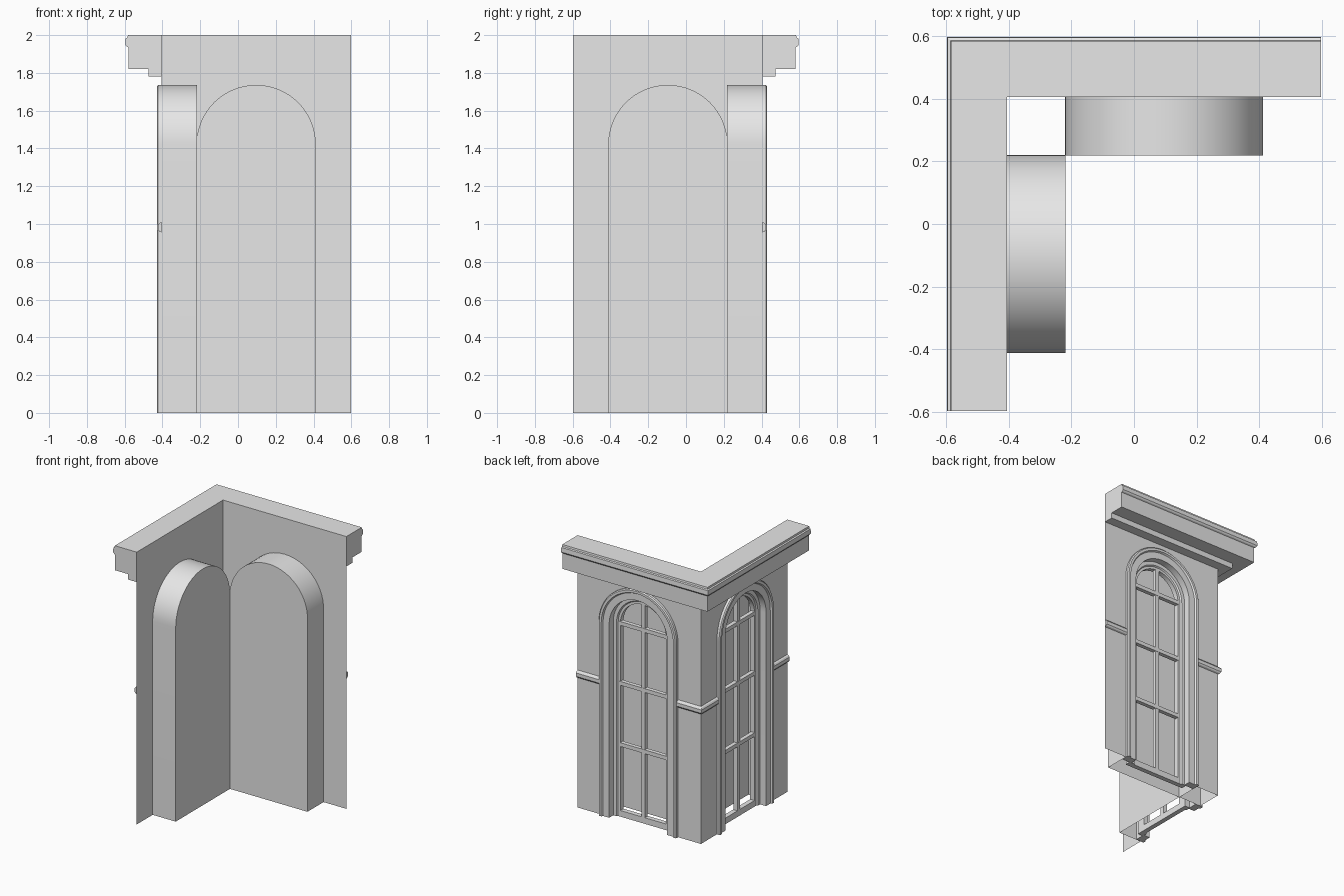
import bpy, bmesh, math

if "Cube" in bpy.data.objects:
    bpy.data.objects.remove(bpy.data.objects["Cube"], do_unlink=True)

stone = bpy.data.materials.new("pale_grey_stone")
stone.use_nodes = True
GREY = (0.8, 0.8, 0.8, 1)
stone.diffuse_color = GREY
stone.node_tree.nodes["Principled BSDF"].inputs["Base Color"].default_value = GREY

WALL = 0.405      # distance of the wall planes from the centre
END = 0.597       # free ends of both walls
HEIGHT = 2.0
MID = 0.096       # window axis along the wall
SPRING = 1.42     # height where the arches begin
OUTER = 0.316     # outer radius of niche and trim
NICHE = 0.187     # niche depth
SEGMENTS = 32


def add(name, verts, faces, closed=True, smooth=False):
    """Make an object from points (along wall, y, z)."""
    mesh = bpy.data.meshes.new(name)
    bm = bmesh.new()
    points = [bm.verts.new(v) for v in verts]
    for f in faces:
        bm.faces.new([points[i] for i in f])
    if closed:
        bmesh.ops.recalc_face_normals(bm, faces=bm.faces)
    bm.to_mesh(mesh)
    bm.free()
    mesh.materials.append(stone)
    obj = bpy.data.objects.new(name, mesh)
    bpy.context.collection.objects.link(obj)
    if smooth:
        bpy.ops.object.select_all(action='DESELECT')
        obj.select_set(True)
        bpy.context.view_layer.objects.active = obj
        bpy.ops.object.shade_smooth_by_angle(angle=math.radians(30))
    return obj


def both(name, verts, faces, closed=True, smooth=False):
    """Build a part on the back wall and its reflection on the side wall."""
    add("back_" + name, verts, faces, closed, smooth)
    add("side_" + name, [(-y, -x, z) for x, y, z in verts],
        [list(reversed(f)) for f in faces], closed, smooth)


def arch(radius):
    """Arch outline from one foot to the other as (along, z)."""
    pts = [(MID + radius, 0)]
    for i in range(SEGMENTS + 1):
        a = math.pi * i / SEGMENTS
        pts.append((MID + radius * math.cos(a), SPRING + radius * math.sin(a)))
    return pts + [(MID - radius, 0)]


def loft(rings):
    """Closed skin through equal point rings, with end caps."""
    n = len(rings[0])
    verts = [p for ring in rings for p in ring]
    faces = [(k * n + i, k * n + (i + 1) % n, (k + 1) * n + (i + 1) % n, (k + 1) * n + i)
             for k in range(len(rings) - 1) for i in range(n)]
    faces += [list(range(n)), list(range(len(verts) - n, len(verts)))]
    return verts, faces


def arch_moulding(name, profile):
    """Sweep a (radius, projection) profile around the arch."""
    curves = [arch(r) for r, _ in profile]
    rings = [[(c[k][0], WALL + d, c[k][1]) for c, (_, d) in zip(curves, profile)]
             for k in range(SEGMENTS + 3)]
    both(name, *loft(rings), smooth=True)


def corner_moulding(name, profile, end):
    """Sweep a (projection, z) profile round the mitred outer corner."""
    add(name, *loft([[(end, WALL + d, z) for d, z in profile],
                     [(-WALL - d, WALL + d, z) for d, z in profile],
                     [(-WALL - d, -end, z) for d, z in profile]]))


def bar(name, u0, u1, d0, d1, z0, z1):
    section = [(d0, z0), (d1, z0), (d1, z1), (d0, z1)]
    both(name, *loft([[(u, WALL + d, z) for d, z in section] for u in (u0, u1)]))


# Thin wall sheets with arched openings
outline = [(END, 0)] + arch(OUTER) + [(-WALL, 0), (-WALL, HEIGHT), (END, HEIGHT)]
both("wall", [(u, WALL, z) for u, z in outline], [list(range(len(outline)))], closed=False)

# Niche shells behind the windows, open at the outside and below
rim = arch(OUTER)
n = len(rim)
shell = [(u, WALL - d, z) for d in (0, NICHE) for u, z in rim]
both("niche", shell, [(i, i + 1, n + i + 1, n + i) for i in range(n - 1)]
     + [list(range(n, 2 * n))], closed=False, smooth=True)

# Stepped arch trim and the window frame set inside it
arch_moulding("arch_trim", [(OUTER, 0), (OUTER, 0.018), (0.309, 0.025), (0.292, 0.025),
                            (0.285, 0.013), (0.236, 0.013), (0.236, -0.04), (OUTER - 0.002, -0.04)])
arch_moulding("window_frame", [(0.25, -0.035), (0.21, -0.035), (0.203, -0.045),
                               (0.185, -0.045), (0.185, -0.08), (0.25, -0.08)])

# Glazing bars
bar("bottom_rail", MID - 0.2, MID + 0.2, -0.08, -0.045, 0, 0.045)
bar("upright_glazing_bar", MID - 0.014, MID + 0.014, -0.075, -0.045, 0.03, SPRING + 0.19)
for i, z in enumerate((0.53, 0.98, SPRING)):
    bar("cross_glazing_bar_%d" % (i + 1), MID - 0.19, MID + 0.19, -0.073, -0.043, z - 0.014, z + 0.014)

# Belt course, broken by the windows
belt = [(0, 0.955), (0.011, 0.96), (0.018, 0.97), (0.018, 0.995), (0.011, 1.005), (0, 1.01)]
corner_moulding("corner_belt_course", belt, MID - OUTER)
both("end_belt_course", *loft([[(u, WALL + d, z) for d, z in belt] for u in (MID + OUTER, END)]))

# Cornice with stepped underside
corner_moulding("cornice", [(0, HEIGHT), (0.178, HEIGHT), (0.18, 1.987), (0.19, 1.983),
                            (0.192, 1.95), (0.185, 1.94), (0.176, 1.935), (0.176, 1.82),
                            (0.07, 1.82), (0.07, 1.78), (0, 1.78)], END)
